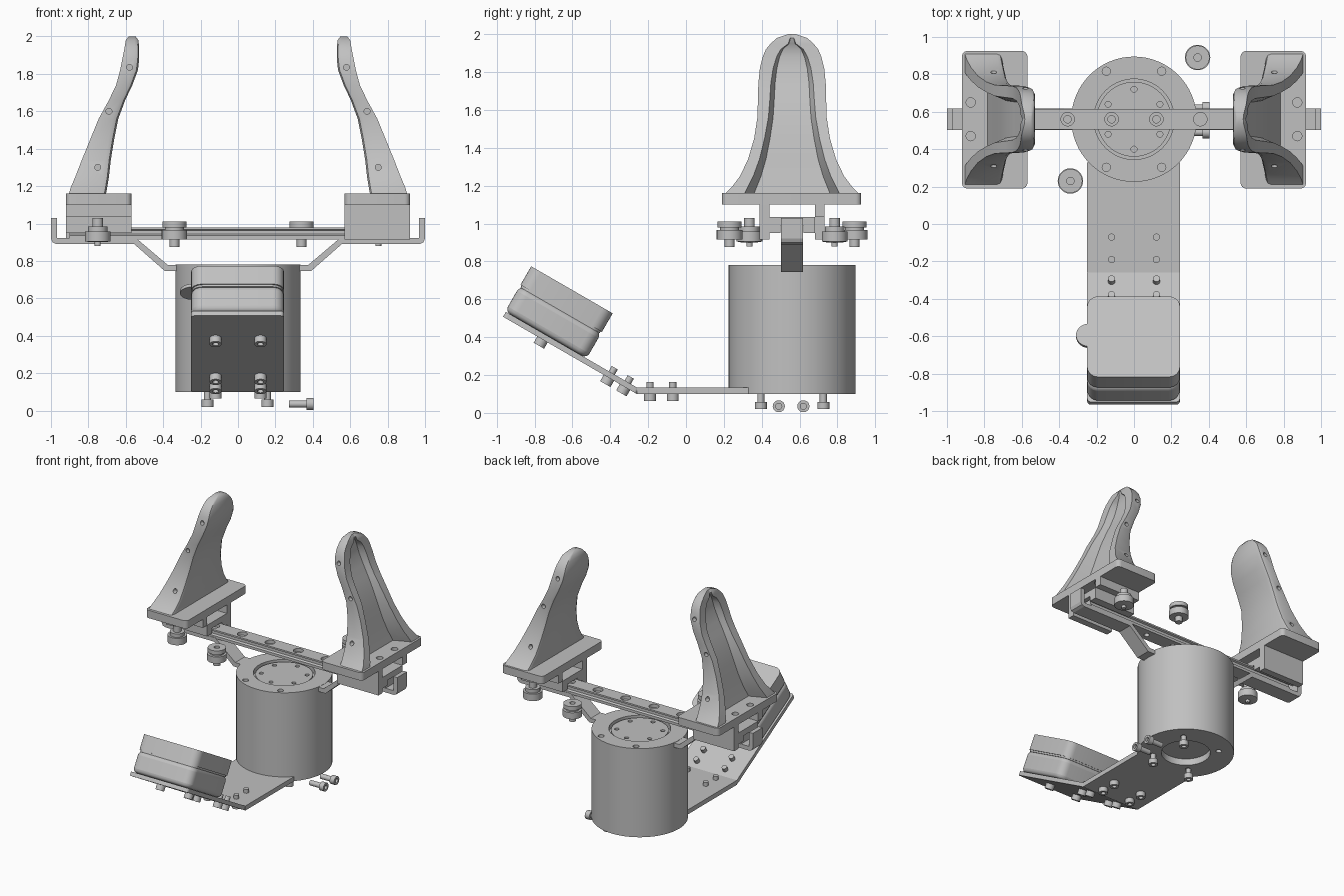
import bpy, bmesh, math
from mathutils import Matrix, Vector

cube = bpy.data.objects.get("Cube")
if cube:
    bpy.data.objects.remove(cube, do_unlink=True)

GREY = (0.53, 0.53, 0.53, 1)
metal = bpy.data.materials.new("light grey metal")
metal.use_nodes = True
metal.diffuse_color = GREY
metal.node_tree.nodes["Principled BSDF"].inputs["Base Color"].default_value = GREY

YC = 0.56          # y of the drum axis and rail
TILT = math.radians(30)


def finish(name, bm, matrix=Matrix()):
    bmesh.ops.recalc_face_normals(bm, faces=bm.faces)
    bm.transform(matrix)
    mesh = bpy.data.meshes.new(name)
    bm.to_mesh(mesh)
    bm.free()
    mesh.materials.append(metal)
    ob = bpy.data.objects.new(name, mesh)
    bpy.context.collection.objects.link(ob)
    return ob


def smooth(ob):
    bpy.ops.object.select_all(action='DESELECT')
    ob.select_set(True)
    bpy.context.view_layer.objects.active = ob
    bpy.ops.object.shade_smooth_by_angle(angle=math.radians(35))


def prism(name, points, vector, matrix=Matrix()):
    """Extrude a flat outline along a vector."""
    bm = bmesh.new()
    face = bm.faces.new([bm.verts.new(p) for p in points])
    out = bmesh.ops.extrude_face_region(bm, geom=[face])
    verts = [v for v in out["geom"] if isinstance(v, bmesh.types.BMVert)]
    bmesh.ops.translate(bm, verts=verts, vec=vector)
    return finish(name, bm, matrix)


def slab(name, x0, x1, y0, y1, z0, z1, r=0.0, matrix=Matrix()):
    """Box with rounded corners in plan."""
    pts = []
    for i, (cx, cy) in enumerate([(x1 - r, y1 - r), (x0 + r, y1 - r), (x0 + r, y0 + r), (x1 - r, y0 + r)]):
        for k in range(7 if r else 1):
            a = math.pi / 2 * (i + k / 6)
            pts.append((cx + r * math.cos(a), cy + r * math.sin(a), z0))
    ob = prism(name, pts, (0, 0, z1 - z0), matrix)
    smooth(ob)
    return ob


def lathe(name, profile, loc=(0, 0, 0), axis=(0, 0, 1), n=28):
    """Revolve (radius, height) points about an axis."""
    bm = bmesh.new()
    rings = []
    for r, h in profile:
        if r == 0:
            rings.append([bm.verts.new((0, 0, h))] * n)
        else:
            rings.append([bm.verts.new((r * math.cos(math.tau * i / n), r * math.sin(math.tau * i / n), h))
                          for i in range(n)])
    for a, b in zip(rings, rings[1:]):
        for i in range(n):
            j = (i + 1) % n
            bm.faces.new(list(dict.fromkeys((a[i], a[j], b[j], b[i]))))
    turn = Vector(axis).to_track_quat('Z', 'Y').to_matrix().to_4x4()
    ob = finish(name, bm, Matrix.Translation(loc) @ turn)
    smooth(ob)
    return ob


def drill(ob, spots, r, depth, axis=(0, 0, 1)):
    """Cut round holes starting at each spot along the axis."""
    for p in spots:
        cutter = lathe("cutter", [(0, 0), (r, 0), (r, depth), (0, depth)], p, axis, 16)
        cutter.hide_render = True
        mod = ob.modifiers.new("hole", 'BOOLEAN')
        mod.operation, mod.solver, mod.object = 'DIFFERENCE', 'EXACT', cutter
        bpy.context.view_layer.objects.active = ob
        bpy.ops.object.modifier_apply(modifier=mod.name)
        bpy.data.objects.remove(cutter, do_unlink=True)
    smooth(ob)


def bolt(name, loc, axis=(0, 0, 1), length=0.08):
    """Socket head bolt, head face at loc, shaft along the axis."""
    lathe(name, [(0, .02), (.016, .02), (.016, 0), (.032, 0), (.032, .038),
                 (.019, .038), (.019, length), (0, length)], loc, axis, 18)


# Drum: body, top ring and face plate
drum = lathe("drum", [(0, .15), (.17, .15), (.17, .1), (.335, .1), (.335, .744), (0, .744)], (0, YC, 0), n=64)
drill(drum, [(sx * .16, YC + sy * .165, .09) for sx in (-1, 1) for sy in (-1, 1)], .02, .06)
ring = lathe("drum_top_ring", [(.215, .744), (.335, .744), (.335, .78), (.215, .78), (.215, .744)], (0, YC, 0), n=64)
drill(ring, [(sx * .148, YC + sy * .257, .755) for sx in (-1, 1) for sy in (-1, 1)], .022, .1)
face = lathe("drum_face_plate", [(0, .744), (.2, .744), (.2, .768), (0, .768)], (0, YC, 0), n=48)
drill(face, [(.16 * math.sin(math.tau * i / 6), YC + .16 * math.cos(math.tau * i / 6), .75)
             for i in range(6)], .016, .1)

# Rail with side grooves and counterbored holes
half = [(.055, .915), (.055, .935), (.042, .943), (.042, .962), (.055, .968), (.055, .98)]
outline = [(-.9, YC + y, z) for y, z in half] + [(-.9, YC - y, z) for y, z in reversed(half)]
rail = prism("rail", outline, (1.8, 0, 0))
spots = [(x, YC, .955) for x in (-.59, -.355, -.12, .12, .355, .59)]
drill(rail, spots, .036, .1)
drill(rail, [(x, y, .9) for x, y, z in spots], .02, .1)

# Bent support arms, from drum to the upturned rail ends
ARM = [(.25, .745), (.39, .745), (.555, .89), (.97, .89), (.991, .899), (1, .92), (1, 1.03),
       (.967, 1.03), (.967, .922), (.545, .922), (.375, .778), (.25, .778)]
# Finger sections: height, inner x, outer x, half width, recess half width, recess floor x
FINGER = [(1.15, .707, .907, .36, .255, .785), (1.19, .7, .895, .32, .235, .775),
          (1.25, .69, .87, .275, .205, .76), (1.34, .68, .835, .232, .172, .74),
          (1.45, .662, .79, .2, .145, .715), (1.56, .64, .745, .183, .125, .685),
          (1.66, .603, .69, .18, .117, .645), (1.74, .565, .652, .178, .112, .608),
          (1.82, .535, .63, .17, .1, .58), (1.88, .528, .618, .155, .082, .572),
          (1.92, .528, .61, .138, .06, .574), (1.95, .529, .605, .113, .02, .59),
          (1.98, .533, .6, .08, .01, .599), (2, .547, .585, .02, .005, .584)]


def finger(name, s):
    bm = bmesh.new()
    rows = []
    for z, xi, xo, w, wr, xf in FINGER:
        b = min(.03, w * .4, (xo - xi) * .3)
        section = [(xi, w - b), (xi + b * .3, w - b * .3), (xi + b, w), (xo, w), (xo, wr), (xf, wr * .8)]
        section += [(x, -y) for x, y in reversed(section)]
        rows.append([bm.verts.new((s * x, YC + y, z)) for x, y in section])
    for a, b in zip(rows, rows[1:]):
        for i in range(len(a)):
            j = (i + 1) % len(a)
            bm.faces.new((a[i], a[j], b[j], b[i]))
    bm.faces.new(rows[0])
    bm.faces.new(rows[-1])
    ob = finish(name, bm)
    # Small side holes in both rims
    for x, z, w in [(.58, 1.835, .165), (.69, 1.6, .182), (.75, 1.3, .25)]:
        drill(ob, [(s * x, YC - w - .06, z)], .016, .09, (0, 1, 0))
        drill(ob, [(s * x, YC + w + .06, z)], .016, .09, (0, -1, 0))


for s, side in ((1, "left"), (-1, "right")):
    prism(side + "_support_arm", [(s * x, YC - .058, z) for x, z in ARM], (0, .116, 0))
    finger(side + "_finger", s)
    x0, x1 = sorted((s * .57, s * .92))
    pad = slab(side + "_finger_base", x0, x1, .19, .925, 1.1, 1.16, .03)
    drill(pad, [(s * .873, YC + d, 1.09) for d in (-.09, .09)], .025, .1)
    # Carriage straddling the rail, with one deep and one shallow wall
    slab(side + "_carriage_top", x0, x1, .44, .68, .99, 1.035)
    for d in (-1, 1):
        y0, y1 = sorted((YC + d * .06, YC + d * .12))
        slab(side + "_carriage_cheek", x0, x1, y0, y1, .95, .99)
        y0, y1 = sorted((YC + d * .12, YC + d * .172))
        slab(side + "_carriage_wall", x0, x1, y0, y1, .915 if d == -s else 1.035, 1.1)
    # Loose spools
    SPOOL = [(0, .875), (.026, .875), (.026, .915), (.068, .915), (.068, .965), (.05, .965), (.05, .98),
             (.064, .98), (.064, 1.01), (.02, 1.01), (.02, .99), (0, .99)]
    lathe(side + "_outer_spool", SPOOL, (s * .34, YC + s * .33, 0))
    STUD = [(0, .88), (.016, .88), (.016, .9), (.04, .9), (.068, .905), (.068, .958), (.052, .958),
            (.052, .985), (.028, .985), (.028, 1.03), (0, 1.03)]
    lathe(side + "_stud_spool", STUD, (s * .75, YC + s * .225, 0))

# Bolts below the drum and two loose ones beside it
for x, y in ((-.163, .395), (.157, .395), (.157, .725)):
    bolt("drum_bolt", (x, y, .02))
for y in (.49, .62):
    bolt("loose_bolt", (.403, y, .035), (-1, 0, 0), .13)

# Foot plate and tilted plate; tilted frame has +y up the slope
slab("foot_plate", -.25, .245, -.26, .33, .1, .135)
tilt = Matrix.Translation((0, -.26, .1)) @ Matrix.Rotation(math.pi, 4, 'Z') @ Matrix.Rotation(TILT, 4, 'X')
normal = tilt.to_3x3() @ Vector((0, 0, 1))
slab("tilted_plate", -.245, .25, 0, .815, 0, .03, .02, tilt)

# Screen box in two halves with a seam
lower = slab("box_lower_half", -.245, .25, .323, .82, .03, .185, .06, tilt)
bevel = lower.modifiers.new("round_underside", 'BEVEL')
bevel.width, bevel.segments, bevel.limit_method = .03, 4, 'ANGLE'
bevel.angle_limit = math.radians(60)
slab("box_seam", -.238, .243, .33, .813, .18, .2, .055, tilt)
slab("box_upper_half", -.245, .25, .323, .82, .192, .305, .06, tilt)
lathe("box_thumb_tab", [(0, 0), (.07, 0), (.07, .018), (0, .018)], tilt @ Vector((.24, .56, .285)), normal)

# Plate bolts
for x in (-.12, .12):
    for y in (-.07, -.19):
        bolt("foot_bolt", (x, y, .064), length=.1)
    for d, length in ((.072, .1), (.17, .1), (.575, .06)):
        bolt("tilted_plate_bolt", tilt @ Vector((x, d, -.038)), normal, length)
